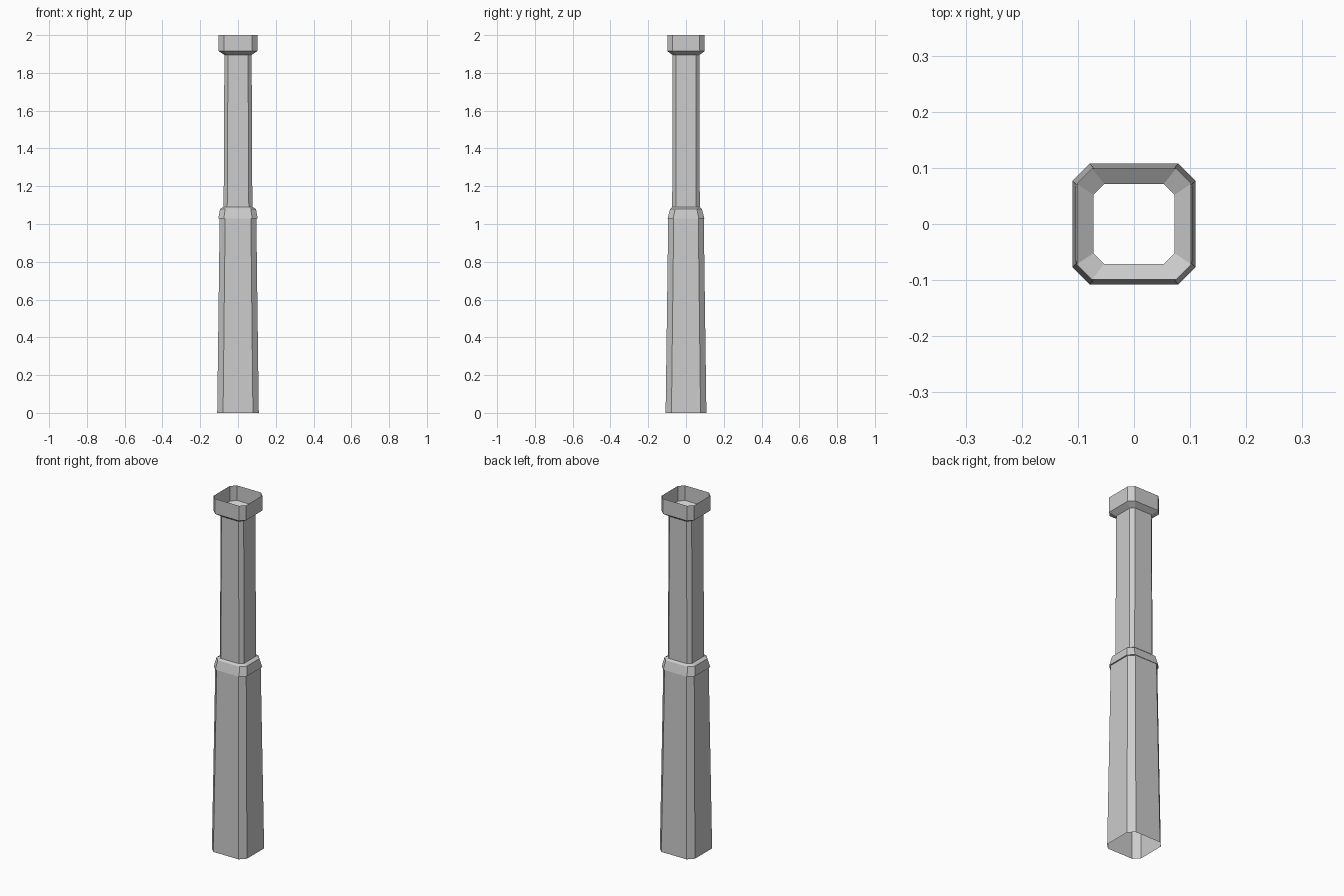
import bpy

if "Cube" in bpy.data.objects:
    bpy.data.objects.remove(bpy.data.objects["Cube"])


def ring(z, hx, hy, c):
    """Chamfered rectangle at height z: half sizes hx, hy and chamfer c."""
    a, b = hx - c, hy - c
    return [(hx, -b, z), (hx, b, z), (a, hy, z), (-a, hy, z),
            (-hx, b, z), (-hx, -b, z), (-a, -hy, z), (a, -hy, z)]


def loft(name, sections):
    """Open eight-sided tube through the given sections."""
    verts = [v for s in sections for v in ring(*s)]
    faces = []
    for k in range(len(sections) - 1):
        for i in range(8):
            j = (i + 1) % 8
            faces.append((k * 8 + i, k * 8 + j, k * 8 + 8 + j, k * 8 + 8 + i))
    mesh = bpy.data.meshes.new(name)
    mesh.from_pydata(verts, [], faces)
    obj = bpy.data.objects.new(name, mesh)
    bpy.context.collection.objects.link(obj)
    return obj


# Sections: (height, half width, half depth, chamfer)
base_top = (1.03, 0.097, 0.094, 0.029)
shaft_bottom = (1.09, 0.076, 0.073, 0.019)
shaft_top = (1.895, 0.072, 0.071, 0.019)

# Tapered lower post, open underneath
loft("lower_post", [(0.0, 0.11, 0.108, 0.031), base_top])

# Sloped collar with a small overhanging lip
loft("collar", [base_top, (1.03, 0.104, 0.097, 0.029),
                (1.08, 0.095, 0.084, 0.027), shaft_bottom])

# Slim upper shaft
loft("upper_shaft", [shaft_bottom, shaft_top])

# Flared cap, open on top
loft("cap", [shaft_top, (1.915, 0.102, 0.099, 0.027),
             (2.0, 0.102, 0.099, 0.027)])
